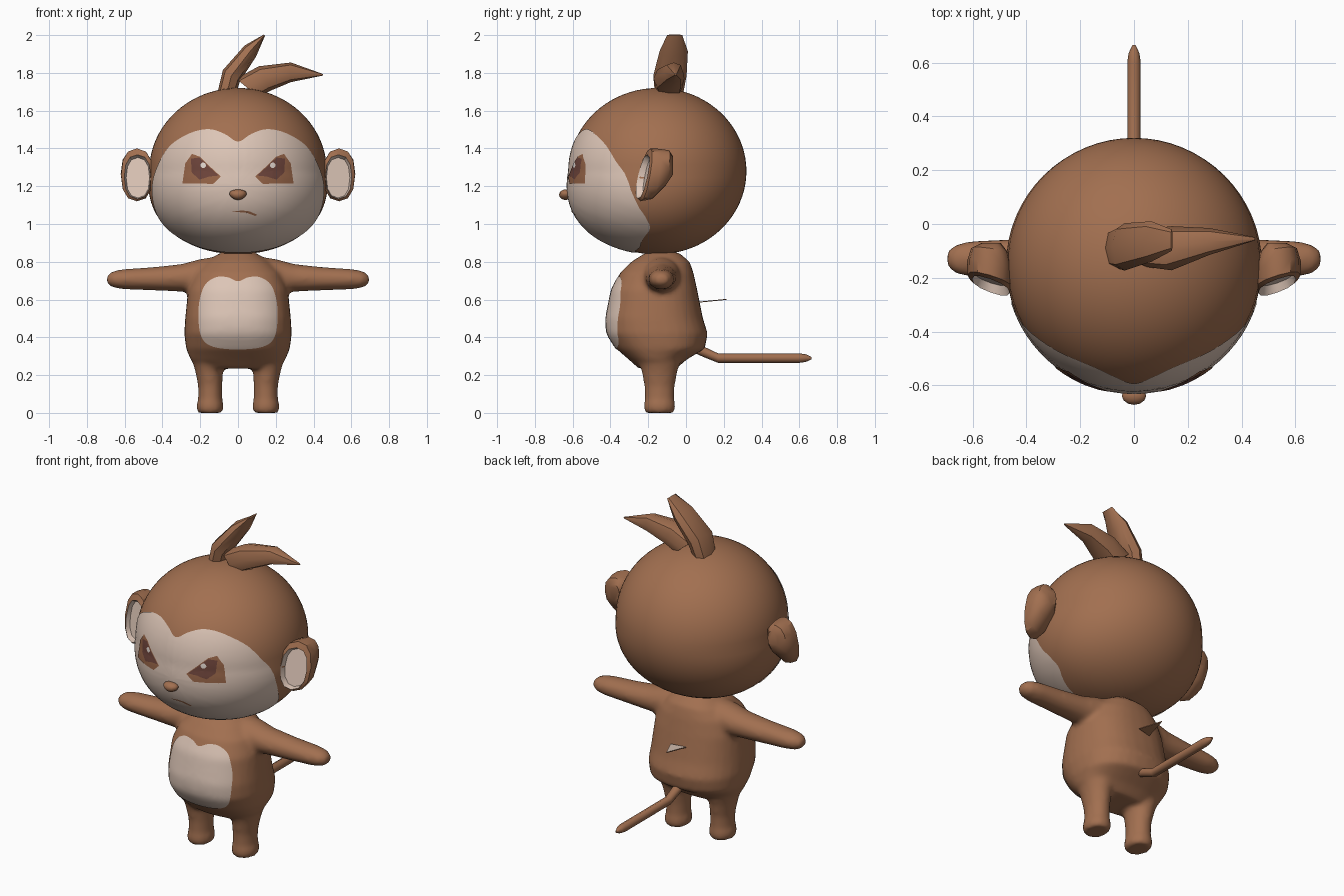
import bpy
import bmesh
import math
from mathutils import Vector, Matrix
from mathutils.bvhtree import BVHTree

if "Cube" in bpy.data.objects:
    bpy.data.objects.remove(bpy.data.objects["Cube"])


def material(name, r, g, b):
    m = bpy.data.materials.new(name)
    m.use_nodes = True
    m.diffuse_color = (r, g, b, 1)
    m.node_tree.nodes["Principled BSDF"].inputs["Base Color"].default_value = (r, g, b, 1)
    return m


FUR = material("brown fur", .36, .16, .08)
SKIN = material("pale skin", .72, .56, .47)
IRIS = material("eye brown", .31, .13, .065)
DARK = material("pupil dark brown", .16, .06, .045)
WHITE = material("eye highlight", .85, .76, .7)


def finish(name, bm, mats, angle=60):
    bmesh.ops.recalc_face_normals(bm, faces=bm.faces)
    mesh = bpy.data.meshes.new(name)
    bm.to_mesh(mesh)
    bm.free()
    for m in mats:
        mesh.materials.append(m)
    obj = bpy.data.objects.new(name, mesh)
    bpy.context.collection.objects.link(obj)
    smooth(obj, angle)
    return obj


def smooth(obj, angle):
    bpy.ops.object.select_all(action='DESELECT')
    obj.select_set(True)
    bpy.context.view_layer.objects.active = obj
    bpy.ops.object.shade_smooth_by_angle(angle=math.radians(angle))


def loft(bm, rings, n, power=1.0, tail=0, side=1):
    """Skin rings of (centre, u, v); the last `tail` bands and the end cap use slot 1."""
    def bend(t):
        return math.copysign(abs(t) ** power, t)
    flip = Matrix.Diagonal((side, 1, 1))
    loops = []
    for c, u, v in rings:
        loop = []
        for i in range(n):
            a = math.tau * i / n
            p = Vector(c) + Vector(u) * bend(math.cos(a)) + Vector(v) * bend(math.sin(a))
            loop.append(bm.verts.new(flip @ p))
        loops.append(loop)
    for k, (lo, hi) in enumerate(zip(loops, loops[1:])):
        for i in range(n):
            j = (i + 1) % n
            f = bm.faces.new((lo[i], lo[j], hi[j], hi[i]))
            f.material_index = int(k >= len(loops) - 1 - tail)
    bm.faces.new(loops[0])
    bm.faces.new(loops[-1]).material_index = int(tail > 0)


# Body: torso, arms and legs fused into one soft skin
bm = bmesh.new()
torso = [(.85, .09, -.21, -.04), (.80, .17, -.29, .02), (.74, .23, -.35, .04),
         (.65, .265, -.395, .06), (.5, .28, -.425, .09), (.42, .285, -.42, .115),
         (.34, .275, -.37, .10), (.28, .25, -.30, .0), (.235, .19, -.25, -.05)]
loft(bm, [((0, (f + b) / 2, z), (w, 0, 0), (0, (b - f) / 2, 0)) for z, w, f, b in torso], 32, .85)
arm = [(.1, .735, .095, .1), (.2, .725, .09, .1), (.3, .715, .073, .085), (.45, .71, .062, .075),
       (.6, .708, .054, .068), (.66, .707, .045, .056), (.695, .706, .022, .03)]
leg = [(.4, .15, .10, .14), (.3, .157, .095, .12), (.22, .153, .073, .095), (.14, .147, .064, .08),
       (.07, .147, .064, .078), (.05, .148, .072, .084), (.015, .148, .072, .084), (0, .148, .062, .074)]
for s in (1, -1):
    loft(bm, [((x, -.13, z), (0, w, 0), (0, 0, h)) for x, z, h, w in arm], 20, side=s)
    loft(bm, [((x, -.14, z), (w, 0, 0), (0, d, 0)) for z, x, w, d in leg], 20, side=s)
body = finish("body", bm, [FUR])
remesh = body.modifiers.new("fuse", 'REMESH')
remesh.mode = 'VOXEL'
remesh.voxel_size = .014
relax = body.modifiers.new("relax", 'SMOOTH')
relax.iterations = 7
deps = bpy.context.evaluated_depsgraph_get()
fused = bpy.data.meshes.new_from_object(body.evaluated_get(deps))
body.modifiers.clear()
fused.materials.clear()
fused.materials.append(FUR)
body.data = fused
smooth(body, 60)

# Head: sphere with fuller cheeks and chin
bm = bmesh.new()
bmesh.ops.create_uvsphere(bm, u_segments=64, v_segments=40, radius=1)
for v in bm.verts:
    x, y, z = v.co
    low = max(0, -z)
    v.co = (x * .47 * (1 + .15 * low), -.15 + y * .47 - .09 * max(0, -y) * low, 1.28 + z * .44)
head = finish("head", bm, [FUR])

# Nose
bm = bmesh.new()
bmesh.ops.create_uvsphere(bm, u_segments=12, v_segments=8, radius=1)
for v in bm.verts:
    x, y, z = v.co
    v.co = (x * .045 * (1 + .25 * z), -.638 + y * .034, 1.155 + z * .028)
finish("nose", bm, [FUR])

# Ears: cupped shells with a pale hollow
ear = [(-.07, .53, 1.31, .035, .05, 0), (-.10, .535, 1.295, .07, .095, .01),
       (-.16, .535, 1.265, .086, .133, .02), (-.215, .535, 1.26, .084, .14, .025),
       (-.23, .532, 1.25, .07, .117, .025), (-.2, .53, 1.245, .062, .107, .02)]
for s, label in ((1, "left_ear"), (-1, "right_ear")):
    bm = bmesh.new()
    loft(bm, [((x, y, z), (w, t, 0), (0, t, h)) for y, x, z, w, h, t in ear], 12, .85, tail=1, side=s)
    finish(label, bm, [FUR, SKIN], 40)

# Hair tufts
tufts = {
    "upright_tuft": [(-.06, -.09, 1.69, .05, 0, .075), (-.035, -.085, 1.785, .045, -.03, .088),
                     (.065, -.065, 1.915, .03, -.03, .075), (.14, -.06, 2.0, .003, -.003, .04)],
    "sideways_tuft": [(.05, -.09, 1.72, .06, -.05, .07), (.14, -.09, 1.77, .03, -.065, .082),
                      (.28, -.065, 1.803, 0, -.052, .05), (.45, -.055, 1.79, 0, -.004, .006)]}
for label, rows in tufts.items():
    bm = bmesh.new()
    loft(bm, [((x, y, z), (ux, 0, uz), (0, w, 0)) for x, y, z, ux, uz, w in rows], 8, .85)
    finish(label, bm, [FUR], 40)

# Tail
bm = bmesh.new()
path = [(.03, .35, .026), (.09, .325, .028), (.17, .29, .025), (.6, .29, .025), (.635, .29, .02), (.665, .29, .006)]
loft(bm, [((0, y, z), (r, 0, 0), (0, 0, r)) for y, z, r in path], 8)
finish("tail", bm, [FUR], 50)

# Thin sliver on the back, pale on top
bm = bmesh.new()
tri = [(-.05, .07), (.04, .09), (-.02, .215)]
top = [bm.verts.new((x, y, .582 + y * .1)) for x, y in tri]
base = [bm.verts.new((x, y, .577 + y * .1)) for x, y in tri]
bm.faces.new(top).material_index = 1
bm.faces.new(base)
for i in range(3):
    bm.faces.new((top[i], top[i - 1], base[i - 1], base[i]))
finish("back_sliver", bm, [FUR, SKIN], 20)


def dense(points, steps, rounded):
    """Subdivide a closed outline, straight or as a Catmull-Rom curve."""
    pts = [Vector(p) for p in points]
    n = len(pts)
    out = []
    for i in range(n):
        a, b, c, d = (pts[(i + k) % n] for k in (-1, 0, 1, 2))
        for s in range(steps):
            t = s / steps
            p = b.lerp(c, t)
            if rounded:
                p = .5 * (2 * b + (c - a) * t + (2 * a - 5 * b + 4 * c - d) * t ** 2
                          + (3 * b - a - 3 * c + d) * t ** 3)
            out.append(p)
    return out


def patch(name, target, outline, mat, lift, rounded=True, steps=5, bands=6, side=1):
    """Lay a thin plate with an (x, z) outline on the front of the target."""
    tree = BVHTree.FromObject(target, bpy.context.evaluated_depsgraph_get())
    rim = [Vector((p.x * side, p.y)) for p in dense(outline, steps, rounded)]
    mid = sum(rim, Vector((0, 0))) / len(rim)

    def drop(p):
        for _ in range(60):
            hit, normal, _, _ = tree.ray_cast(Vector((p.x, -2, p.y)), Vector((0, 1, 0)))
            if hit:
                return hit + normal * lift
            p = mid.lerp(p, .985)
    bm = bmesh.new()
    centre = bm.verts.new(drop(mid))
    last = None
    for k in range(1, bands + 1):
        t = math.sin(k / bands * math.pi / 2)
        ring = [bm.verts.new(drop(mid.lerp(p, t))) for p in rim]
        for i in range(len(ring)):
            if last:
                bm.faces.new((last[i - 1], last[i], ring[i], ring[i - 1]))
            else:
                bm.faces.new((centre, ring[i], ring[i - 1]))
        last = ring
    obj = finish(name, bm, [mat])
    # Face the plate forward
    if sum(f.normal.y * f.area for f in obj.data.polygons) > 0:
        obj.data.flip_normals()


def mirrored(half):
    return half + [(-x, z) for x, z in reversed(half) if x > 0]


# Face mask and belly
mask = [(0, 1.435), (.07, 1.475), (.15, 1.5), (.25, 1.48), (.36, 1.41), (.43, 1.29),
        (.452, 1.18), (.43, 1.06), (.36, .965), (.23, .89), (.1, .858), (0, .853)]
patch("face_mask", head, mirrored(mask), SKIN, .004, bands=16)
belly = [(0, .695), (.05, .715), (.11, .718), (.17, .68), (.2, .6), (.207, .5),
         (.19, .4), (.13, .352), (0, .338)]
patch("belly_patch", body, mirrored(belly), SKIN, .004, bands=10)

# Eyes and mouth
eye = [(.29, 1.215), (.275, 1.32), (.24, 1.37), (.2, 1.355), (.09, 1.25), (.13, 1.212)]
pupil = [(.245, 1.345), (.2, 1.35), (.1, 1.255), (.15, 1.25), (.2, 1.235), (.24, 1.27)]
glint = [(.195, 1.31), (.18, 1.325), (.165, 1.31), (.18, 1.295)]
for s, label in ((1, "left"), (-1, "right")):
    patch(label + "_eye", head, eye, IRIS, .007, False, side=s)
    patch(label + "_pupil", head, pupil, DARK, .009, False, side=s)
    patch(label + "_glint", head, glint, WHITE, .011, side=s, bands=2)
mouth = [(-.03, 1.068), (.02, 1.075), (.06, 1.07), (.1, 1.052), (.09, 1.046), (.05, 1.062), (.01, 1.068)]
patch("mouth", head, mouth, IRIS, .007, False, bands=2)
